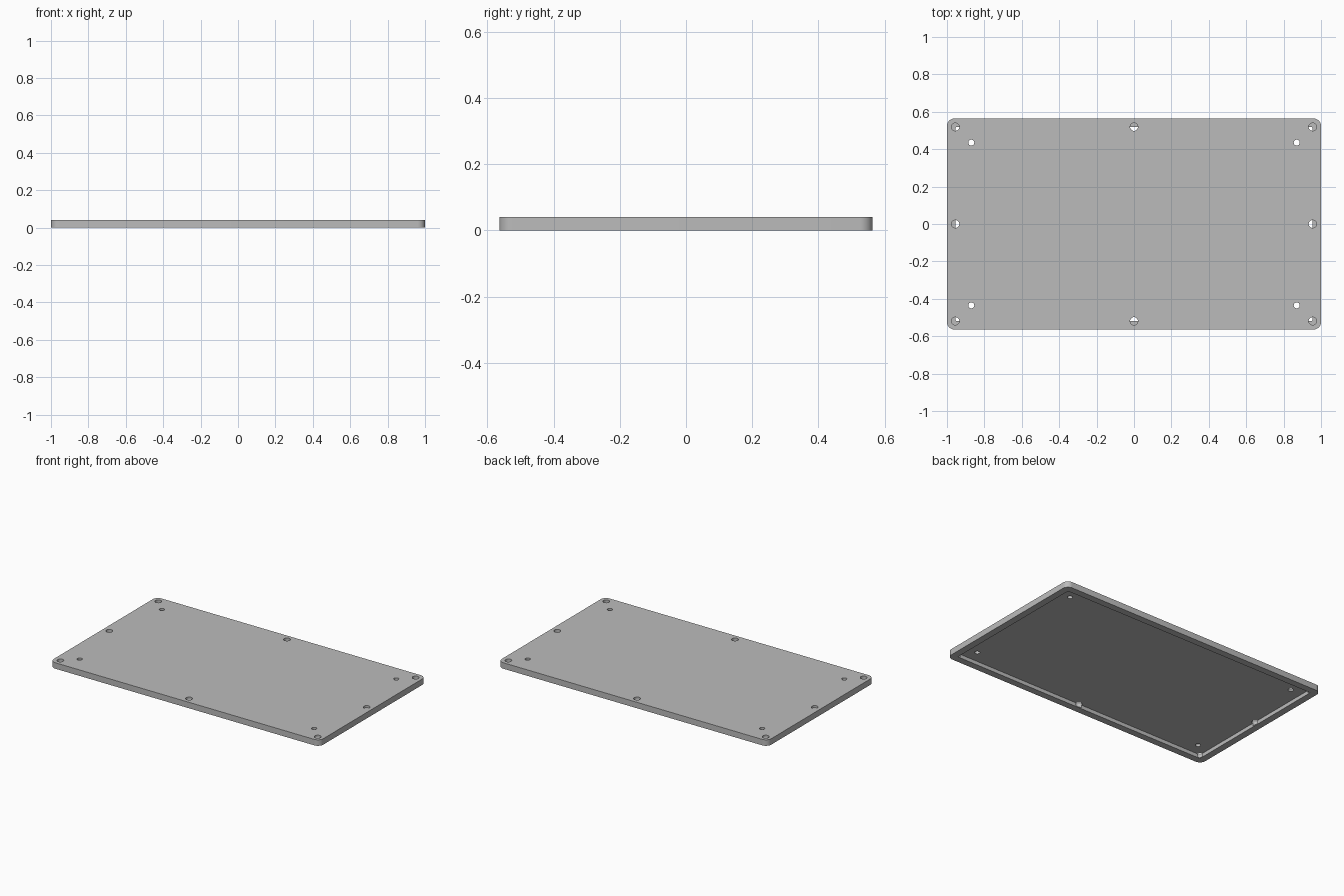
import bpy, bmesh, math
from mathutils import Matrix

HALF_X, HALF_Y, THICK = 1.0, 0.564, 0.04
RIM = 0.046           # width of the border left around the underside recess
RECESS = 0.025        # depth of the recess
INSET = 0.045         # screw hole distance from the edges

cube = bpy.data.objects.get("Cube")
if cube:
    bpy.data.objects.remove(cube, do_unlink=True)

grey = bpy.data.materials.new("light_grey")
grey.use_nodes = True
colour = (0.5, 0.5, 0.5, 1)
grey.diffuse_color = colour
grey.node_tree.nodes["Principled BSDF"].inputs["Base Color"].default_value = colour


def make_object(name, bm):
    bmesh.ops.recalc_face_normals(bm, faces=bm.faces)
    mesh = bpy.data.meshes.new(name)
    bm.to_mesh(mesh)
    bm.free()
    mesh.materials.append(grey)
    obj = bpy.data.objects.new(name, mesh)
    bpy.context.collection.objects.link(obj)
    return obj


def rounded_box(name, hx, hy, z0, z1, radius):
    bm = bmesh.new()
    size = Matrix.Diagonal((2 * hx, 2 * hy, z1 - z0, 1))
    bmesh.ops.create_cube(bm, size=1, matrix=Matrix.Translation((0, 0, (z0 + z1) / 2)) @ size)
    upright = [e for e in bm.edges if abs(e.verts[0].co.z - e.verts[1].co.z) > 0.001]
    bmesh.ops.bevel(bm, geom=upright, offset=radius, segments=8, profile=0.5, affect='EDGES')
    return make_object(name, bm)


def hole_cutter(name, points, radius, z0, z1):
    bm = bmesh.new()
    for x, y in points:
        bmesh.ops.create_cone(bm, cap_ends=True, segments=32, radius1=radius, radius2=radius,
                              depth=z1 - z0, matrix=Matrix.Translation((x, y, (z0 + z1) / 2)))
    return make_object(name, bm)


def cut(target, cutter):
    mod = target.modifiers.new("cut", 'BOOLEAN')
    mod.operation = 'DIFFERENCE'
    mod.solver = 'EXACT'
    mod.object = cutter
    bpy.context.view_layer.objects.active = target
    bpy.ops.object.modifier_apply(modifier=mod.name)
    bpy.data.objects.remove(cutter, do_unlink=True)


# Cover plate with rounded corners
lid = rounded_box("cover_plate", HALF_X, HALF_Y, 0, THICK, 0.04)

# Recess in the underside
cut(lid, rounded_box("recess_cutter", HALF_X - RIM, HALF_Y - RIM, -0.05, RECESS, 0.004))

# Screw holes around the border, stopping short of the rim's underside
sx, sy = HALF_X - INSET, HALF_Y - INSET
border = [(i * sx, j * sy) for i in (-1, 0, 1) for j in (-1, 0, 1) if i or j]
cut(lid, hole_cutter("border_hole_cutter", border, 0.021, 0.006, 0.1))

# Small through holes near the corners
inner = [(i * 0.87, j * 0.435) for i in (-1, 1) for j in (-1, 1)]
cut(lid, hole_cutter("small_hole_cutter", inner, 0.016, -0.1, 0.1))

# Smooth curved walls, sharp edges
bpy.ops.object.select_all(action='DESELECT')
lid.select_set(True)
bpy.context.view_layer.objects.active = lid
bpy.ops.object.shade_smooth_by_angle(angle=math.radians(30))
